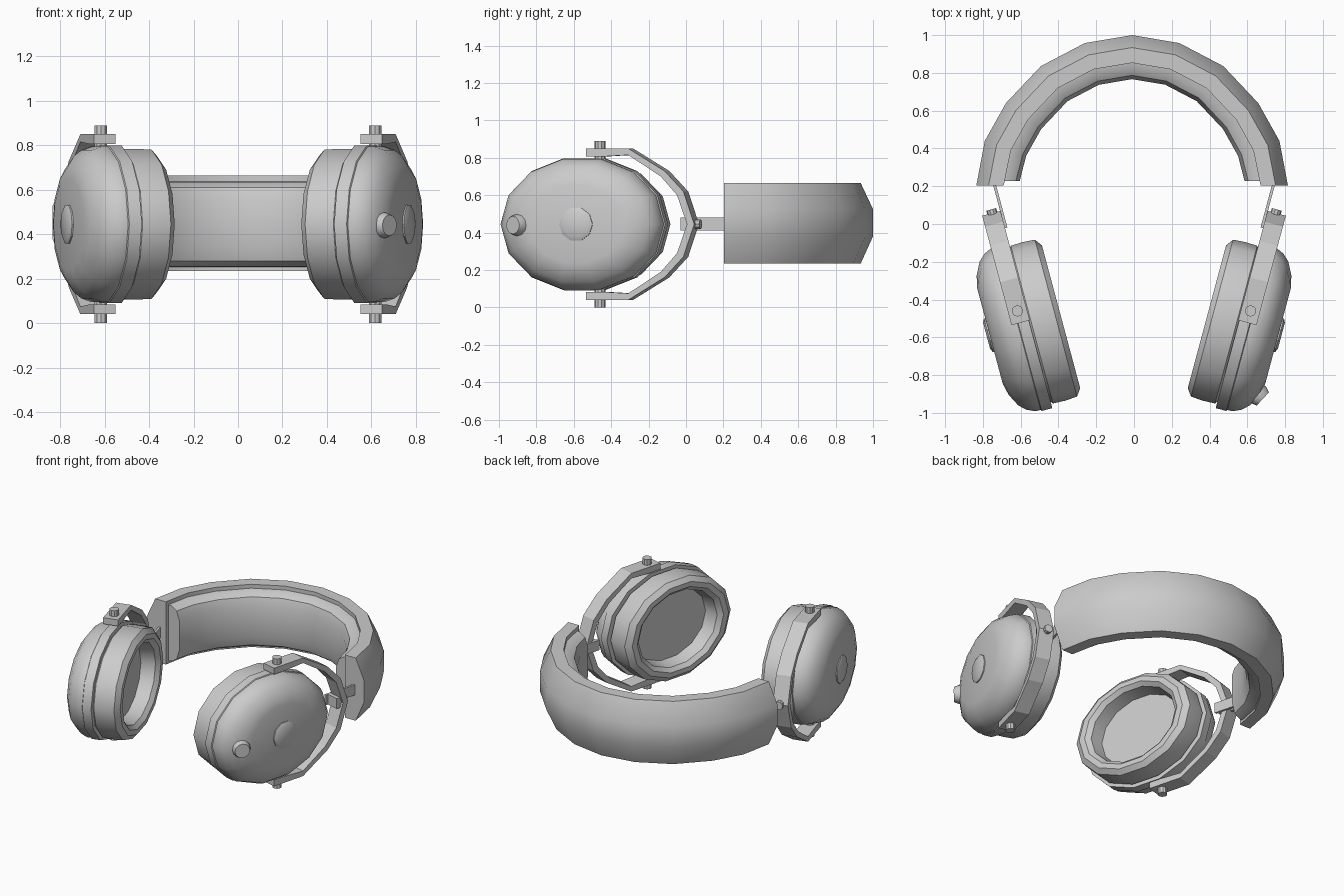
import bpy, bmesh
from math import sin, cos, pi, radians
from mathutils import Vector

if "Cube" in bpy.data.objects:
    bpy.data.objects.remove(bpy.data.objects["Cube"])

MID = 0.445
TILT = radians(15)


def loft(name, rings, angle=None):
    """Skin a list of closed rings and cap both ends."""
    bm = bmesh.new()
    vs = [[bm.verts.new(p) for p in r] for r in rings]
    n = len(rings[0])
    for a, b in zip(vs, vs[1:]):
        for i in range(n):
            bm.faces.new((a[i], a[(i + 1) % n], b[(i + 1) % n], b[i]))
    bm.faces.new(vs[0])
    bm.faces.new(vs[-1])
    bmesh.ops.recalc_face_normals(bm, faces=bm.faces)
    me = bpy.data.meshes.new(name)
    bm.to_mesh(me)
    bm.free()
    ob = bpy.data.objects.new(name, me)
    bpy.context.collection.objects.link(ob)
    if angle:
        bpy.ops.object.select_all(action='DESELECT')
        ob.select_set(True)
        bpy.context.view_layer.objects.active = ob
        bpy.ops.object.shade_smooth_by_angle(angle=radians(angle))
    return ob


def rod(name, a, b, r1, r2=None, sides=10):
    """Round bar from a to b, optionally with a chamfered far end of radius r2."""
    a, b = Vector(a), Vector(b)
    d = (b - a).normalized()
    side = d.cross(Vector((0, 0, 1)) if abs(d.z) < 0.9 else Vector((1, 0, 0))).normalized()
    up = side.cross(d)

    def ring(c, r):
        return [c + r * (cos(2 * pi * i / sides) * side + sin(2 * pi * i / sides) * up) for i in range(sides)]
    rings = [ring(a, r1), ring(b, r1)]
    if r2:
        rings = [ring(a, r1), ring(a.lerp(b, 0.75), r1), ring(b, r2)]
    return loft(name, rings, 30)


# Headband: cross-sections (inset, z) swept along a mitred arc
half = [(0.825, 0.203), (0.78, 0.44), (0.668, 0.64), (0.483, 0.836), (0.25, 0.958)]
arc = [Vector(p) for p in half] + [Vector((0, 1))] + [Vector((-x, y)) for x, y in reversed(half)]


def inset(i, d):
    if i in (0, len(arc) - 1):
        return arc[i] + Vector((-d if i == 0 else d, 0))
    t1, t2 = (arc[i] - arc[i - 1]).normalized(), (arc[i + 1] - arc[i]).normalized()
    n1, n2 = Vector((-t1.y, t1.x)), Vector((-t2.y, t2.x))
    m = (n1 + n2).normalized()
    return arc[i] + m * d / m.dot(n1)


def sweep(profile, lift=0.0):
    rings = []
    for i in range(len(arc)):
        ring = []
        for d, z in profile:
            p = inset(i, d)
            y = p.y + (lift if i in (0, len(arc) - 1) else 0)
            ring.append((p.x - 0.01, y, z))
        rings.append(ring)
    return rings


loft("headband_shell", sweep([(0, 0.38), (0, 0.525), (0.065, 0.665), (0.145, 0.665),
                              (0.145, 0.235), (0.065, 0.235)]), 25)
loft("headband_pad", sweep([(0.13, 0.64), (0.17, 0.635), (0.21, 0.61), (0.23, 0.55), (0.23, 0.345),
                            (0.21, 0.28), (0.17, 0.255), (0.13, 0.25)], 0.025), 35)

# Ear cup profiles: (offset outward, scale of the 14-sided oval)
shell = [(-0.045, 0.9), (-0.045, 1), (0.013, 1), (0.017, 0.985), (0.045, 0.985),
         (0.09, 0.94), (0.126, 0.865), (0.16, 0.72), (0.175, 0.58)]
cushion = [(-0.03, 0.88), (-0.055, 0.95), (-0.12, 0.955), (-0.187, 0.945), (-0.215, 0.86),
           (-0.215, 0.77), (-0.19, 0.7), (-0.1, 0.66)]
# Yoke outlines in the (forward, z) plane, upper half
outer = [(0.065, 0.85), (-0.17, 0.85), (-0.37, 0.73), (-0.475, 0.62), (-0.535, MID)]
inner = [(0.065, 0.807), (-0.03, 0.807), (-0.17, 0.815), (-0.35, 0.7), (-0.44, 0.6), (-0.495, MID)]


def mirrored(pts):
    return pts + [(u, 2 * MID - z) for u, z in reversed(pts[:-1])]


for s, side in ((1, "right"), (-1, "left")):
    def W(u, n, z):
        """Cup space (forward, outward, up) to world."""
        return Vector((s * (0.617 - sin(TILT) * u + cos(TILT) * n),
                       -0.46 - cos(TILT) * u - sin(TILT) * n, z))

    def oval(n, k):
        return [W(0.09 + 0.455 * k * cos(2 * pi * i / 14), n, MID + 0.364 * k * sin(2 * pi * i / 14))
                for i in range(14)]

    def box(name, u0, u1, n0, n1, z0, z1):
        loft(name, [[W(u, n0, z0), W(u, n1, z0), W(u, n1, z1), W(u, n0, z1)] for u in (u0, u1)])

    loft(side + "_cup_shell", [oval(*p) for p in shell], 32)
    loft(side + "_ear_cushion", [oval(*p) for p in cushion], 32)
    rod(side + "_cup_cap", W(0.085, 0.15, MID), W(0.085, 0.192, MID), 0.092, 0.072)

    # Yoke swept as short bars between matching outline points
    o, q = mirrored([outer[0], (-0.03, 0.85)] + outer[1:]), mirrored(inner)
    loft(side + "_yoke", [[W(a[0], -0.05, a[1]), W(a[0], 0.05, a[1]),
                           W(b[0], 0.05, b[1]), W(b[0], -0.05, b[1])] for a, b in zip(o, q)])
    for end, z0, z1 in (("upper", 0.79, 0.89), ("lower", 0.1, 0.0)):
        rod(f"{side}_{end}_pivot_pin", W(0, 0, z0), W(0, 0, z1), 0.03)

    # Slider plate into the headband, and its screw
    box(side + "_slider", -0.8, -0.44, -0.063, -0.048, 0.41, 0.48)
    box(side + "_slider_block", -0.5, -0.455, -0.05, 0.035, 0.41, 0.48)
    rod(side + "_yoke_screw", W(-0.5, -0.005, MID), W(-0.555, -0.005, MID), 0.027)

# Control knob on the right cup only
rod("control_knob", (0.6, -0.85, 0.44), (0.682, -0.926, 0.44), 0.058, 0.048, 12)
